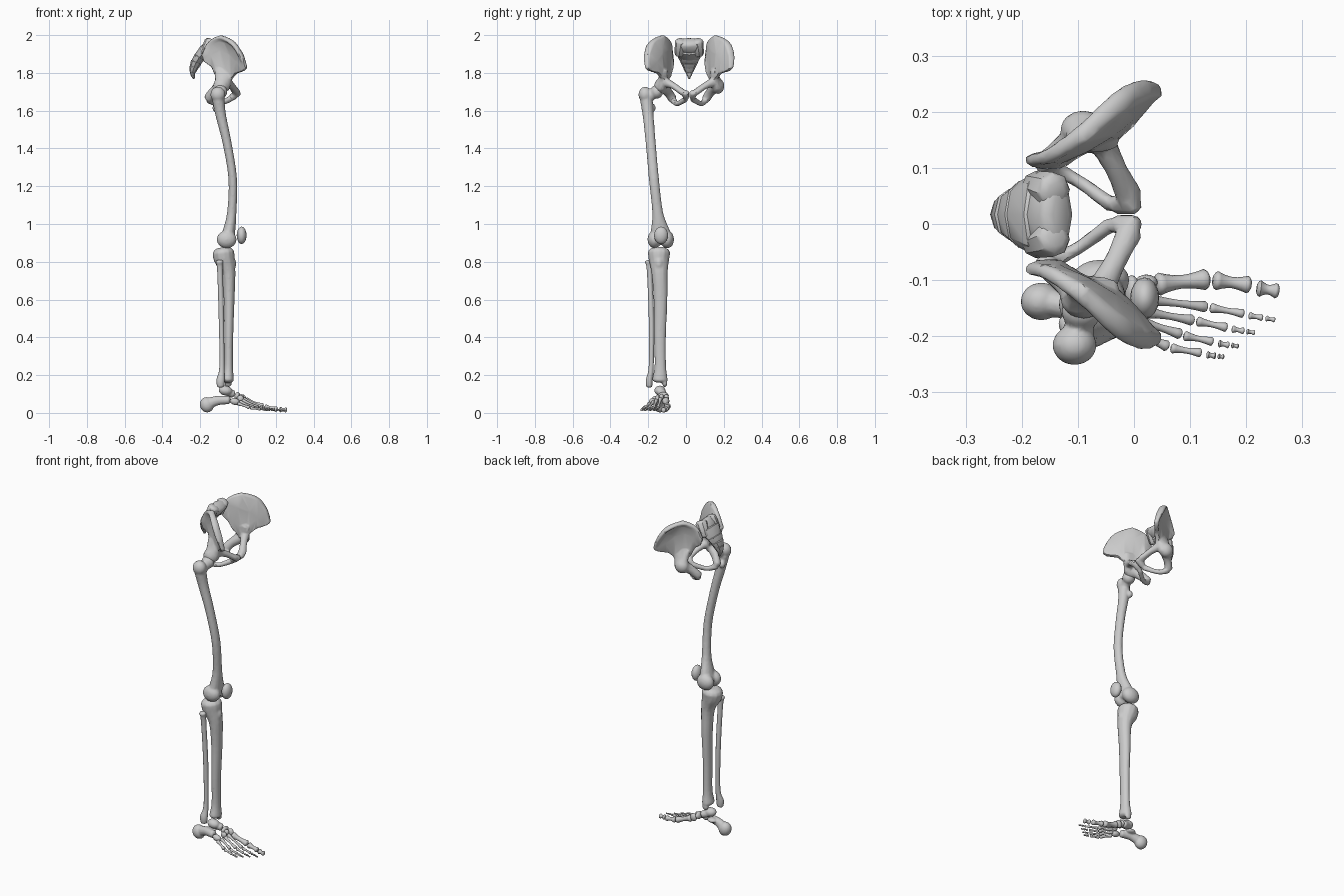
import bpy, bmesh, math
from mathutils import Vector, Matrix

CY = 0.017  # mirror plane of the pelvis


def loft(bm, pts, sides=12, steps=4):
    """Rounded tube through (x, y, z, r1, r2) points, spline-interpolated."""
    P = [Vector(p) for p in pts]
    Q = [P[0] * 2 - P[1]] + P + [P[-1] * 2 - P[-2]]
    rows = []
    for i in range(1, len(Q) - 2):
        a, b, c, d = Q[i - 1:i + 3]
        for k in range(steps):
            t = k / steps
            rows.append(0.5 * (2 * b + (c - a) * t + (2 * a - 5 * b + 4 * c - d) * t * t
                               + (3 * b - a - 3 * c + d) * t ** 3))
    rows.append(P[-1])
    main = (P[-1].to_3d() - P[0].to_3d()).normalized()
    tall = abs(main.z) > 0.7
    data = []
    for i, r in enumerate(rows):
        t = (rows[min(i + 1, len(rows) - 1)].to_3d() - rows[max(i - 1, 0)].to_3d()).normalized()
        u = Vector((1, 0, 0)) if tall else t.cross(Vector((0, 0, 1)))
        u = (u - t * u.dot(t)).normalized()
        data.append((r.to_3d(), t, u, t.cross(u), r[3], r[4]))

    def cap(d, sgn):
        c, t, u, v, a, b = d
        e = 0.5 * min(a, b) * sgn
        return [(c + t * e * h, t, u, v, a * s, b * s) for h, s in ((.55, .84), (.9, .5))]
    data = cap(data[0], -1)[::-1] + data + cap(data[-1], 1)
    rings = []
    for c, t, u, v, a, b in data:
        rings.append([bm.verts.new(c + u * a * math.cos(w) + v * b * math.sin(w))
                      for w in (2 * math.pi * k / sides for k in range(sides))])
    for A, B in zip(rings, rings[1:]):
        for k in range(sides):
            n = (k + 1) % sides
            bm.faces.new((A[k], A[n], B[n], B[k]))
    bm.faces.new(rings[0])
    bm.faces.new(rings[-1])


def blob(bm, c, r, tilt=0.0):
    m = Matrix.Translation(c) @ Matrix.Rotation(tilt, 4, 'Y') @ Matrix.Diagonal((*r, 1))
    bmesh.ops.create_uvsphere(bm, u_segments=16, v_segments=10, radius=1, matrix=m)


def sheet(bm, rows, off):
    """Closed plate from rows of points, thickened by +-off."""
    off = Vector(off)
    S = [[[bm.verts.new(Vector(p) + off * s) for p in row] for row in rows] for s in (1, -1)]
    n, m = len(rows), len(rows[0])
    for g in S:
        for i in range(n - 1):
            for j in range(m - 1):
                bm.faces.new((g[i][j], g[i][j + 1], g[i + 1][j + 1], g[i + 1][j]))
    rim = [(0, j) for j in range(m)] + [(i, m - 1) for i in range(1, n)] \
        + [(n - 1, j) for j in range(m - 2, -1, -1)] + [(i, 0) for i in range(n - 2, 0, -1)]
    for (a, b), (c, d) in zip(rim, rim[1:] + rim[:1]):
        bm.faces.new((S[0][a][b], S[0][c][d], S[1][c][d], S[1][a][b]))


def finish(bm, name, voxel=0, ratio=1, angle=60):
    bmesh.ops.recalc_face_normals(bm, faces=bm.faces)
    me = bpy.data.meshes.new(name)
    bm.to_mesh(me)
    bm.free()
    ob = bpy.data.objects.new(name, me)
    bpy.context.collection.objects.link(ob)
    if voxel:  # fuse overlapping masses into one bone
        mod = ob.modifiers.new("fuse", 'REMESH')
        mod.mode, mod.voxel_size = 'VOXEL', voxel
        mod = ob.modifiers.new("soften", 'SMOOTH')
        mod.factor, mod.iterations = 0.5, 4
        if ratio < 1:
            ob.modifiers.new("reduce", 'DECIMATE').ratio = ratio
        dg = bpy.context.evaluated_depsgraph_get()
        ob.data = bpy.data.meshes.new_from_object(ob.evaluated_get(dg))
        ob.modifiers.clear()
    bpy.ops.object.select_all(action='DESELECT')
    ob.select_set(True)
    bpy.context.view_layer.objects.active = ob
    bpy.ops.object.shade_smooth_by_angle(angle=math.radians(angle))
    return ob


# Hip bones, mirrored about the pelvis centre
crest = [(-.187, .095, 1.90), (-.15, .105, 1.965), (-.09, .14, 2.0), (-.02, .197, 1.965),
         (.025, .222, 1.90), (.048, .224, 1.825)]
middle = [(-.178, .09, 1.86), (-.14, .1, 1.90), (-.09, .122, 1.92), (-.04, .152, 1.90),
          (-.005, .18, 1.86), (.03, .21, 1.81)]
base = [(-.135, .09, 1.83), (-.12, .1, 1.79), (-.09, .12, 1.75), (-.065, .13, 1.75),
        (-.035, .14, 1.765), (-.008, .165, 1.797)]
for s, side in ((-1, "right"), (1, "left")):
    def m(pts):
        return [(p[0], CY + s * p[1], *p[2:]) for p in pts]
    bm = bmesh.new()
    sheet(bm, [m(crest), m(middle), m(base)], (-.006, s * .011, 0))
    # thick rim of the wing with its outer lip
    loft(bm, m([(-.185, .097, 1.89, .011, .011), (-.15, .105, 1.955, .014, .012),
                (-.09, .145, 1.985, .017, .012), (-.025, .202, 1.953, .02, .013),
                (.015, .222, 1.89, .019, .013), (.04, .223, 1.83, .012, .01)]))
    # neck and socket
    loft(bm, m([(-.075, .125, 1.815, .05, .016), (-.078, .14, 1.765, .044, .026),
                (-.085, .147, 1.72, .042, .03)]))
    blob(bm, m([(-.09, .15, 1.73)])[0], (.042, .036, .042))
    # seat bone and the ring in front
    loft(bm, m([(-.1, .135, 1.725, .03, .03), (-.135, .11, 1.695, .022, .026),
                (-.158, .09, 1.665, .022, .026)]))
    loft(bm, m([(-.155, .085, 1.655, .018, .018), (-.105, .063, 1.637, .012, .014),
                (-.04, .017, 1.662, .014, .017)]))
    loft(bm, m([(-.06, .135, 1.755, .026, .028), (-.034, .085, 1.732, .02, .018),
                (-.008, .032, 1.695, .024, .017)]))
    loft(bm, m([(-.03, .018, 1.672, .018, .02), (.002, .018, 1.695, .018, .018)]))
    finish(bm, side + "_hip_bone", .006, .12, 35)

# Sacrum and coccyx as stacked shrinking segments
bm = bmesh.new()
spine = [(-.14, 1.958, .036, .072), (-.17, 1.92, .036, .079), (-.205, 1.882, .03, .06),
         (-.222, 1.855, .029, .046), (-.233, 1.83, .024, .034), (-.24, 1.807, .015, .021),
         (-.239, 1.787, .01, .011), (-.234, 1.772, .005, .005)]
for (x, z, a, b), (x2, z2, a2, b2) in zip(spine, spine[1:]):
    loft(bm, [(x, CY, z, a, b), (x2, CY, z2, (a + a2) * .44, (b + b2) * .42)], 8, 1)
for s in (-1, 1):
    loft(bm, [(-.145, CY + s * .042, 1.963, .034, .034), (-.175, CY + s * .052, 1.90, .028, .026)], 8, 1)
finish(bm, "sacrum", angle=35)

# Femur
bm = bmesh.new()
loft(bm, [(-.105, -.21, 1.66, .033, .034), (-.09, -.2, 1.57, .028, .029),
          (-.058, -.187, 1.43, .024, .027), (-.028, -.17, 1.24, .023, .027),
          (-.033, -.15, 1.06, .025, .029), (-.048, -.137, .96, .034, .052),
          (-.055, -.133, .92, .042, .058)])
loft(bm, [(-.1, -.205, 1.665, .026, .028), (-.095, -.165, 1.695, .027, .027)])
blob(bm, (-.093, -.155, 1.7), (.037, .034, .037))
blob(bm, (-.106, -.216, 1.685), (.04, .036, .042))
blob(bm, (-.118, -.178, 1.615), (.018, .018, .022))
for y in (-.167, -.1):
    blob(bm, (-.06, y, .918), (.053, .037, .047))
finish(bm, "femur", .006)

# Kneecap
bm = bmesh.new()
blob(bm, (.019, -.132, .94), (.026, .037, .046))
finish(bm, "kneecap")

# Tibia
bm = bmesh.new()
loft(bm, [(-.078, -.143, .85, .058, .06), (-.072, -.143, .815, .056, .055),
          (-.05, -.14, .74, .037, .043), (-.047, -.135, .6, .029, .037),
          (-.049, -.138, .4, .024, .032), (-.05, -.136, .25, .024, .031),
          (-.053, -.138, .175, .032, .042)])
blob(bm, (-.028, -.143, .79), (.018, .022, .035))
blob(bm, (-.052, -.112, .158), (.02, .014, .022))
finish(bm, "tibia", .006)

# Fibula
bm = bmesh.new()
loft(bm, [(-.098, -.197, .80, .02, .02), (-.095, -.193, .75, .015, .014),
          (-.088, -.183, .5, .014, .014), (-.085, -.184, .25, .013, .013),
          (-.092, -.194, .175, .022, .018), (-.092, -.195, .142, .019, .016)])
finish(bm, "fibula")

# Heel bone and ankle bone
bm = bmesh.new()
blob(bm, (-.165, -.138, .043), (.037, .034, .041), -.3)
loft(bm, [(-.15, -.14, .052, .026, .03), (-.105, -.15, .066, .022, .025),
          (-.05, -.165, .068, .022, .022)])
blob(bm, (-.085, -.13, .078), (.03, .024, .013))
finish(bm, "heel_bone", .004)
bm = bmesh.new()
blob(bm, (-.066, -.138, .118), (.037, .03, .026), .15)
loft(bm, [(-.06, -.132, .112, .023, .021), (-.028, -.122, .1, .022, .021)])
finish(bm, "ankle_bone", .004)

# Small midfoot bones
for name, c, r in (("navicular", (-.004, -.12, .09), (.014, .029, .021)),
                   ("cuneiform_inner", (.022, -.104, .076), (.02, .014, .023)),
                   ("cuneiform_middle", (.014, -.13, .083), (.015, .012, .018)),
                   ("cuneiform_outer", (.012, -.152, .075), (.018, .012, .018)),
                   ("cuboid", (-.016, -.178, .06), (.027, .018, .018))):
    bm = bmesh.new()
    blob(bm, c, r, .25)
    finish(bm, name)


def digit(name, p, q, r):
    """Small bone with a narrow waist and knobbed ends."""
    p, q = Vector(p), Vector(q)
    d = (q - p).normalized() * r * .5
    p, q = p + d, q - d
    bm = bmesh.new()
    loft(bm, [(*p.lerp(q, t), r * k, r * k) for t, k in
              ((0, 1), (.2, .75), (.5, .58), (.8, .72), (1, .92))], 10, 2)
    finish(bm, name)


# Toe rays: (x, y) at both ends of each bone, base height, thickness
rays = [((.036, -.108), (.135, -.098), (.14, -.1), (.21, -.109), (.218, -.114), (.26, -.12), .066, .019),
        ((.026, -.135), (.131, -.148), (.135, -.149), (.197, -.16), (.204, -.163), (.252, -.171), .075, .010),
        ((.022, -.157), (.107, -.172), (.111, -.173), (.167, -.185), (.174, -.187), (.216, -.194), .067, .010),
        ((.008, -.172), (.085, -.197), (.088, -.199), (.142, -.21), (.15, -.213), (.187, -.218), .059, .010),
        ((-.002, -.192), (.062, -.219), (.065, -.221), (.121, -.23), (.129, -.233), (.161, -.237), .05, .010)]
for i, (a, b, c, d, e, f, h, r) in enumerate(rays, 1):
    zb = .032 if i == 1 else .028
    digit(f"metatarsal_{i}", (*a, h), (*b, zb), r * 1.08)
    digit(f"toe_{i}_near_bone", (*c, zb - .002), (*d, .019), r * .9)
    if i == 1:
        digit("toe_1_tip_bone", (*e, .018), (*f, .015), .015)
    else:
        g, k = (Vector(e).lerp(Vector(f), t) for t in (.55, .63))
        digit(f"toe_{i}_middle_bone", (*e, .018), (*g, .016), .0068)
        digit(f"toe_{i}_tip_bone", (*k, .015), (*f, .013), .0052)
